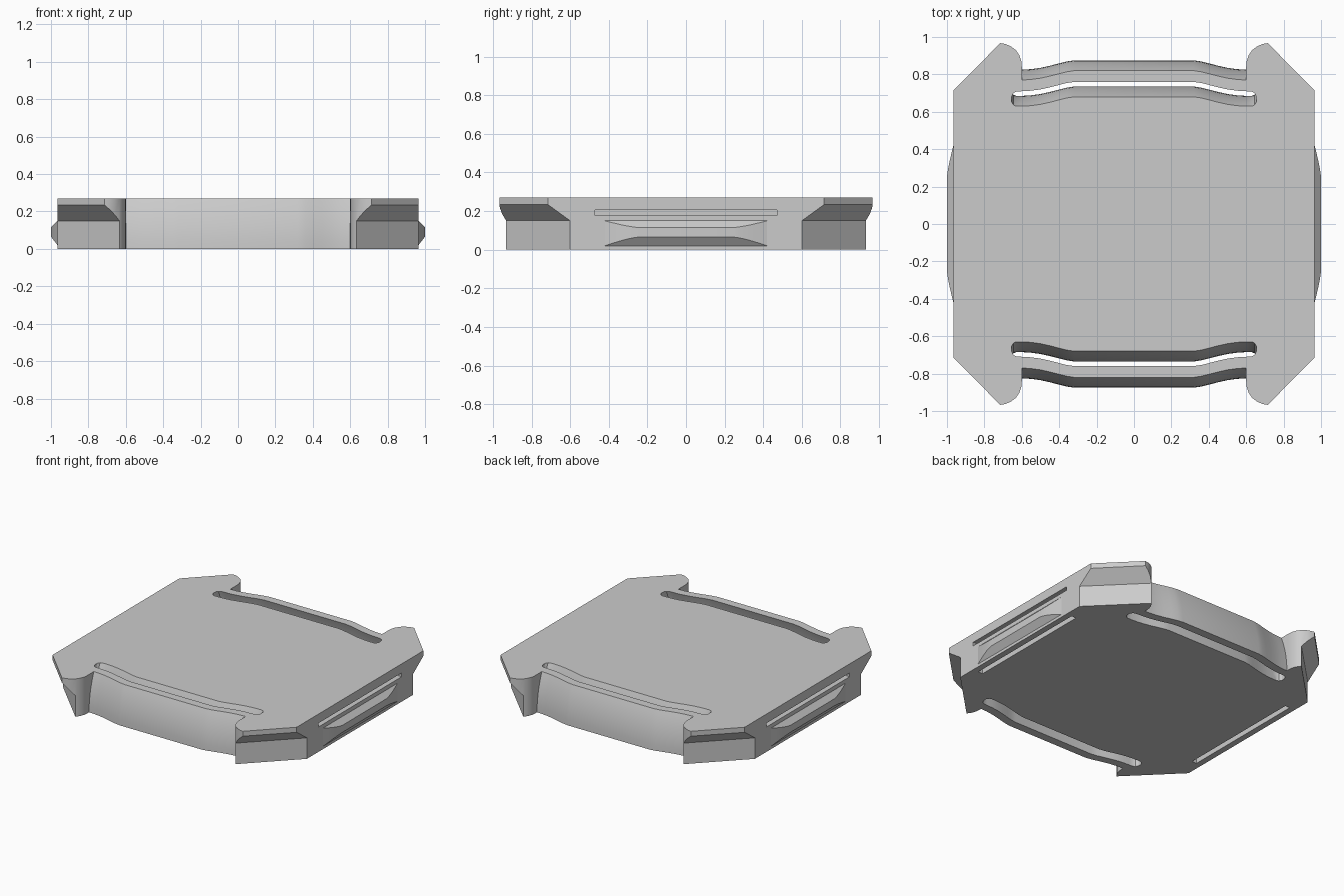
import bpy, bmesh, math

if "Cube" in bpy.data.objects:
    bpy.data.objects.remove(bpy.data.objects["Cube"])

H = 0.27
grey = bpy.data.materials.new("plain grey")
grey.diffuse_color = (0.6, 0.6, 0.6, 1)
grey.use_nodes = True
grey.node_tree.nodes["Principled BSDF"].inputs["Base Color"].default_value = grey.diffuse_color


def loft(name, rings):
    """Closed solid through a list of equally sized rings of points."""
    bm = bmesh.new()
    rows = [[bm.verts.new(p) for p in ring] for ring in rings]
    n = len(rows[0])
    for a, b in zip(rows, rows[1:]):
        for i in range(n):
            j = (i + 1) % n
            bm.faces.new((a[i], a[j], b[j], b[i]))
    bm.faces.new(rows[0][::-1])
    bm.faces.new(rows[-1])
    bmesh.ops.recalc_face_normals(bm, faces=bm.faces)
    me = bpy.data.meshes.new(name)
    bm.to_mesh(me)
    bm.free()
    me.materials.append(grey)
    ob = bpy.data.objects.new(name, me)
    bpy.context.collection.objects.link(ob)
    return ob


def box(name, x0, x1, y0, y1, z0, z1):
    ring = [(x0, y0), (x1, y0), (x1, y1), (x0, y1)]
    return loft(name, [[(x, y, z) for x, y in ring] for z in (z0, z1)])


def select(ob):
    bpy.ops.object.select_all(action='DESELECT')
    ob.select_set(True)
    bpy.context.view_layer.objects.active = ob


def cut(ob, cutter):
    select(ob)
    m = ob.modifiers.new("cut", 'BOOLEAN')
    m.operation, m.solver, m.object = 'DIFFERENCE', 'EXACT', cutter
    bpy.ops.object.modifier_apply(modifier=m.name)
    bpy.data.objects.remove(cutter)


def smooth(ob):
    select(ob)
    bpy.ops.object.shade_smooth_by_angle(angle=math.radians(25))


# plate outline with chamfered corners and rounded ears
quarter = [(0.965, 0.715), (0.715, 0.967), (0.69, 0.963), (0.66, 0.951),
           (0.632, 0.93), (0.612, 0.9), (0.602, 0.87), (0.6, 0.84),
           (0.57, 0.845), (0.48, 0.9)]
half = quarter + [(-x, y) for x, y in reversed(quarter)]
outline = half + [(-x, -y) for x, y in half]
plate = loft("plate", [[(x, y, z) for x, y in outline] for z in (0, H)])

# bowed line followed by the spring arms
bow = [(0.6, 0.77), (0.55, 0.773), (0.5, 0.78), (0.45, 0.791),
       (0.4, 0.804), (0.36, 0.814), (0.32, 0.82)]
arm = bow + [(-x, y) for x, y in reversed(bow)]
levels = [-0.04 + 0.04 * i for i in range(9)]


def lean(z):
    """Outward shift of the spring arm, flaring towards the bottom."""
    return 0.055 * (1 - (max(z, 0) / H) ** 2)


def leaning(name, ring, s):
    return loft(name, [[(x, s * (y + lean(z)), z) for x, y in ring]
                       for z in levels])


# slot with rounded ends behind each arm
end = [(0.63, 0.63), (0.645, 0.637), (0.655, 0.655), (0.655, 0.68),
       (0.645, 0.7), (0.63, 0.708)]
slot = ([(x, y - 0.14) for x, y in reversed(arm)] + end
        + [(x, y - 0.06) for x, y in arm]
        + [(-x, y) for x, y in reversed(end)])
for s in (1, -1):
    cut(plate, leaning("arm_face_cutter", arm + [(-0.6, 1.2), (0.6, 1.2)], s))
    cut(plate, leaning("slot_cutter", slot, s))

# undercut below the lip of each chamfered corner
under = [(1.565, -0.05), (1.565, 0.15), (1.682, 0.235), (2.2, 0.235), (2.2, -0.05)]
for sx in (1, -1):
    for sy in (1, -1):
        cut(plate, loft("corner_cutter", [
            [(sx * (d + t) / 2, sy * (d - t) / 2, z) for d, z in under]
            for t in (-0.9, 0.9)]))

# side clips: slots that free a side wall, and a bevelled bump on it
steps = [(0.42, 0.01), (0.38, 0.3), (0.34, 0.57), (0.3, 0.8), (0.27, 0.94), (0.25, 1)]
steps += [(-y, s) for y, s in reversed(steps)]
for sx in (1, -1):
    lo, hi = sorted((sx * 0.885, sx * 0.922))
    cut(plate, box("wall_slot_cutter", lo, hi, -0.47, 0.47, -0.05, 0.205))
    lo, hi = sorted((sx * 0.9, sx * 1.1))
    cut(plate, box("side_slot_cutter", lo, hi, -0.47, 0.47, 0.178, 0.205))
    bump = loft("side_bump", [
        [(sx * 0.95, y, 0.02), (sx * 0.965, y, 0.02),
         (sx * (0.965 + 0.035 * s), y, 0.02 + 0.045 * s),
         (sx * (0.965 + 0.035 * s), y, 0.15 - 0.035 * s),
         (sx * 0.965, y, 0.15), (sx * 0.95, y, 0.15)] for y, s in steps])
    smooth(bump)
smooth(plate)
